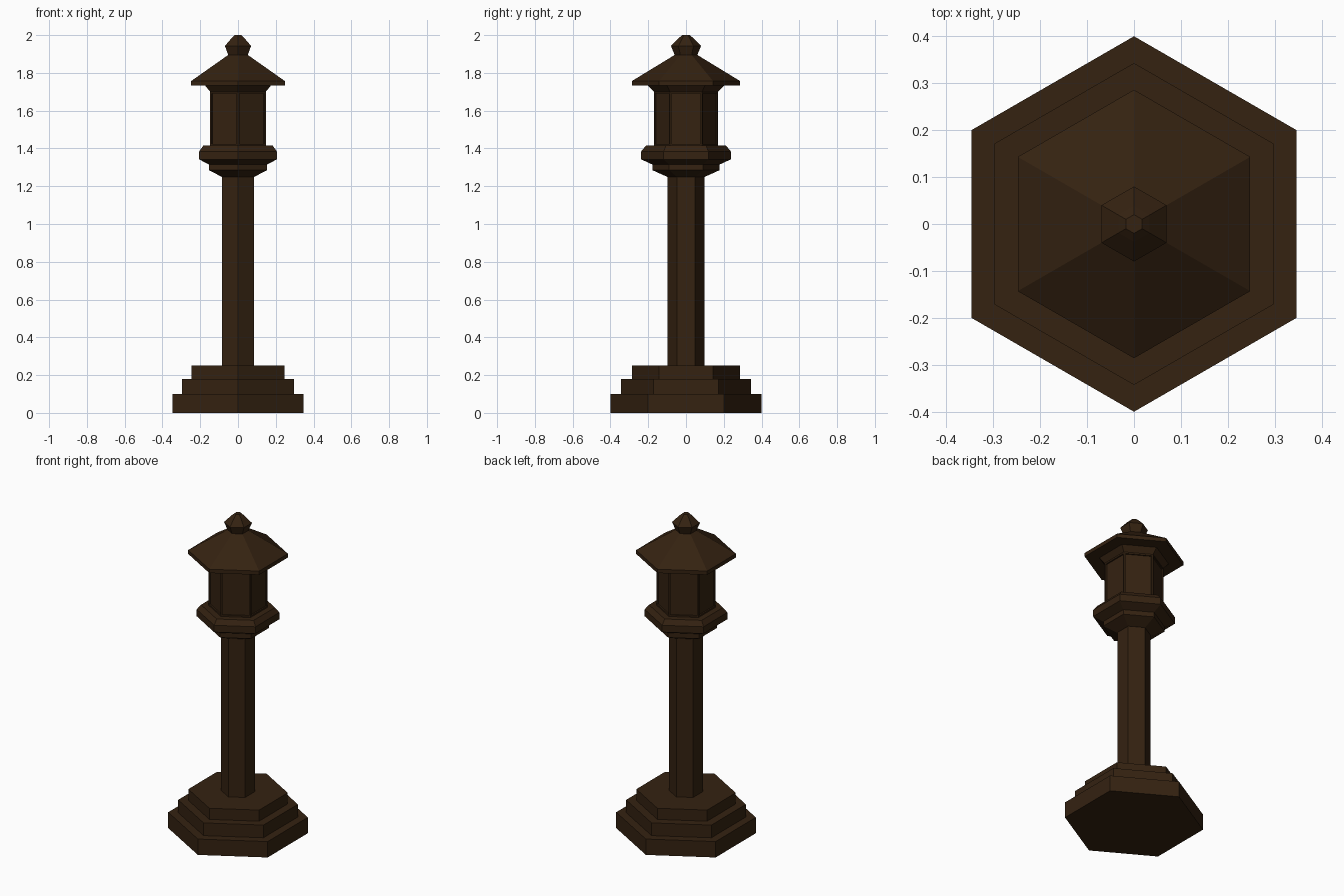
import bpy, bmesh
from math import cos, sin, pi

if "Cube" in bpy.data.objects:
    bpy.data.objects.remove(bpy.data.objects["Cube"])

mat = bpy.data.materials.new("dark_wood")
mat.diffuse_color = (0.035, 0.016, 0.0055, 1)
mat.use_nodes = True
mat.node_tree.nodes["Principled BSDF"].inputs["Base Color"].default_value = mat.diffuse_color


def hex_part(name, profile, panel=None):
    """Stack hexagonal rings (corner radius, z) into a closed solid with corners on +-y."""
    bm = bmesh.new()
    rings = [[bm.verts.new((r * cos(pi / 2 + i * pi / 3), r * sin(pi / 2 + i * pi / 3), z))
              for i in range(6)] for r, z in profile]
    sides = []
    for a, b in zip(rings, rings[1:]):
        for i in range(6):
            j = (i + 1) % 6
            sides.append(bm.faces.new((a[i], a[j], b[j], b[i])))
    bm.faces.new(rings[0][::-1])
    bm.faces.new(rings[-1])
    bm.normal_update()
    if panel:
        # framed panels: inset each side, then push it inwards
        border, depth = panel
        bmesh.ops.inset_individual(bm, faces=sides, thickness=border)
        ext = bmesh.ops.inset_individual(bm, faces=sides, thickness=0.0005, depth=-depth)
    mesh = bpy.data.meshes.new(name)
    bm.to_mesh(mesh)
    bm.free()
    mesh.materials.append(mat)
    obj = bpy.data.objects.new(name, mesh)
    bpy.context.collection.objects.link(obj)
    return obj


# stepped base
for n, (r, z0, z1) in enumerate([(0.40, 0, 0.10), (0.343, 0.10, 0.18), (0.285, 0.18, 0.25)], 1):
    hex_part(f"base_step_{n}", [(r, z0), (r, z1)])

# post and its capital
hex_part("post", [(0.097, 0.25), (0.097, 1.25)])
hex_part("capital", [(0.10, 1.25), (0.178, 1.285), (0.178, 1.315)])

# platform under the lantern
hex_part("platform", [(0.178, 1.315), (0.237, 1.342), (0.237, 1.385), (0.212, 1.415)])

# lantern chamber with six recessed panels
hex_part("lantern_chamber", [(0.17, 1.415), (0.17, 1.70)], panel=(0.013, 0.008))

# flared cornice, roof and finial
hex_part("cornice", [(0.17, 1.70), (0.203, 1.735)])
hex_part("roof", [(0.286, 1.733), (0.286, 1.757), (0.055, 1.898)])
hex_part("finial", [(0.06, 1.895), (0.08, 1.943), (0.038, 1.985), (0.02, 2.0)])
